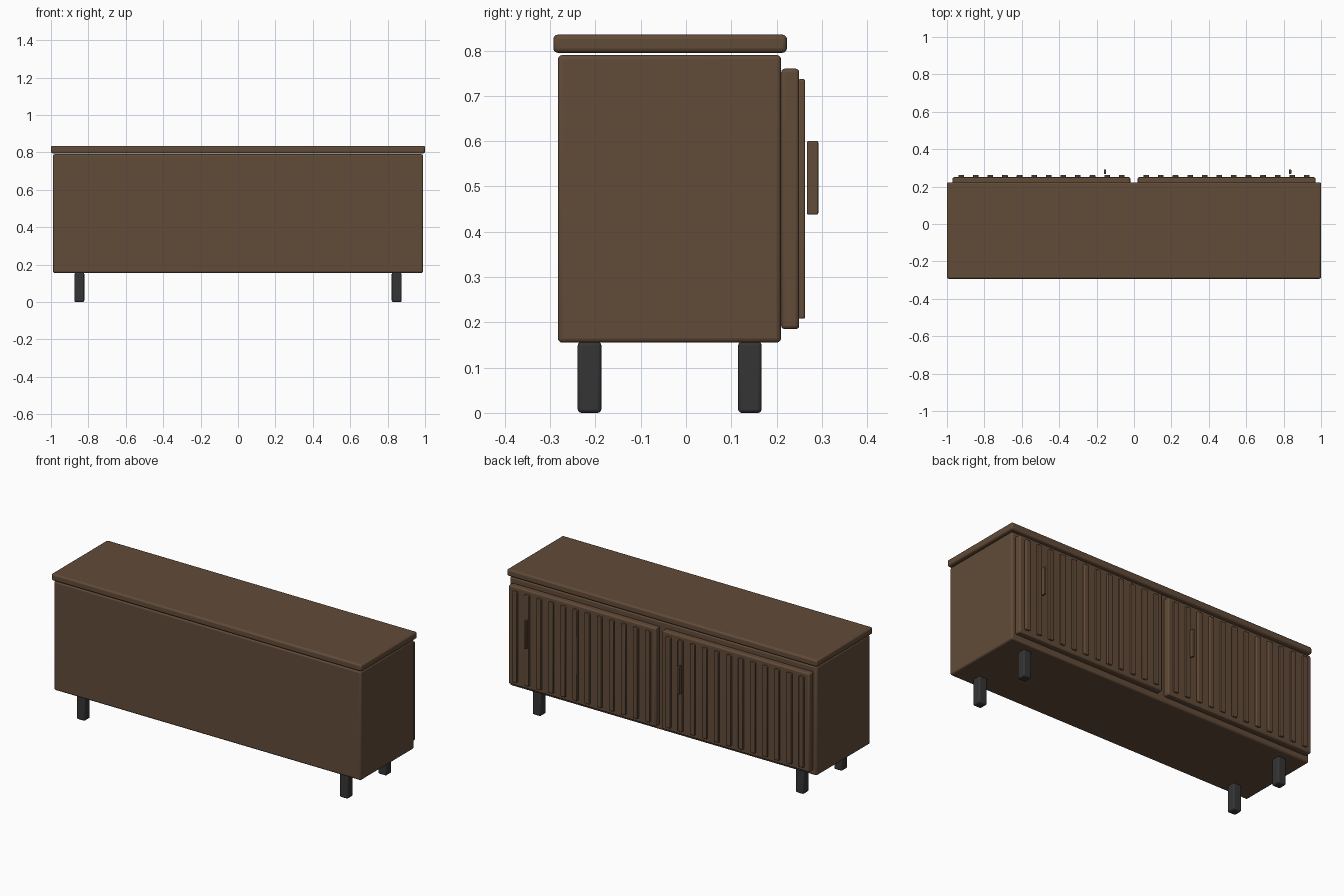
import bpy
import math

if "Cube" in bpy.data.objects:
    bpy.data.objects.remove(bpy.data.objects["Cube"], do_unlink=True)


def make_material(name, colour):
    mat = bpy.data.materials.new(name)
    mat.use_nodes = True
    mat.diffuse_color = colour
    mat.node_tree.nodes["Principled BSDF"].inputs["Base Color"].default_value = colour
    return mat


wood = make_material("walnut brown", (0.12, 0.07, 0.04, 1))
metal = make_material("dark grey", (0.035, 0.035, 0.035, 1))


def rounded_box(name, x, y, z, mat, bevel):
    """Box from (min, max) ranges with softened edges."""
    ranges = (x, y, z)
    bpy.ops.mesh.primitive_cube_add(size=1, location=[(a + b) / 2 for a, b in ranges])
    box = bpy.context.object
    box.name = name
    box.scale = [b - a for a, b in ranges]
    bpy.ops.object.transform_apply(location=False, rotation=False, scale=True)
    box.data.materials.append(mat)
    mod = box.modifiers.new("soft edges", "BEVEL")
    mod.width = bevel
    mod.segments = 3
    bpy.ops.object.shade_smooth_by_angle(angle=math.radians(35))
    return box


def around(centre, width):
    return (centre - width / 2, centre + width / 2)


# Carcass and overhanging top
rounded_box("cabinet_body", (-0.99, 0.99), (-0.283, 0.21), (0.155, 0.79), wood, 0.01)
rounded_box("top_panel", (-1, 1), (-0.293, 0.223), (0.795, 0.835), wood, 0.01)

# Two slatted doors, each with a slim upright handle
SLATS = 12
PITCH = 0.078
for side, centre in (("right", -0.495), ("left", 0.495)):
    rounded_box(f"{side}_door", around(centre, 0.95), (0.21, 0.25), (0.185, 0.76), wood, 0.008)
    for i in range(SLATS):
        x = centre + (i - (SLATS - 1) / 2) * PITCH
        rounded_box(f"{side}_slat_{i + 1}", around(x, 0.03), (0.248, 0.263), (0.208, 0.737), wood, 0.004)
    rounded_box(f"{side}_handle", around(centre + 0.34, 0.012), (0.267, 0.292), (0.438, 0.6), wood, 0.003)

# Four square legs
for side, x in (("right", -0.848), ("left", 0.848)):
    for end, y in (("front", -0.213), ("back", 0.141)):
        rounded_box(f"{end}_{side}_leg", around(x, 0.052), around(y, 0.052), (0, 0.157), metal, 0.008)
